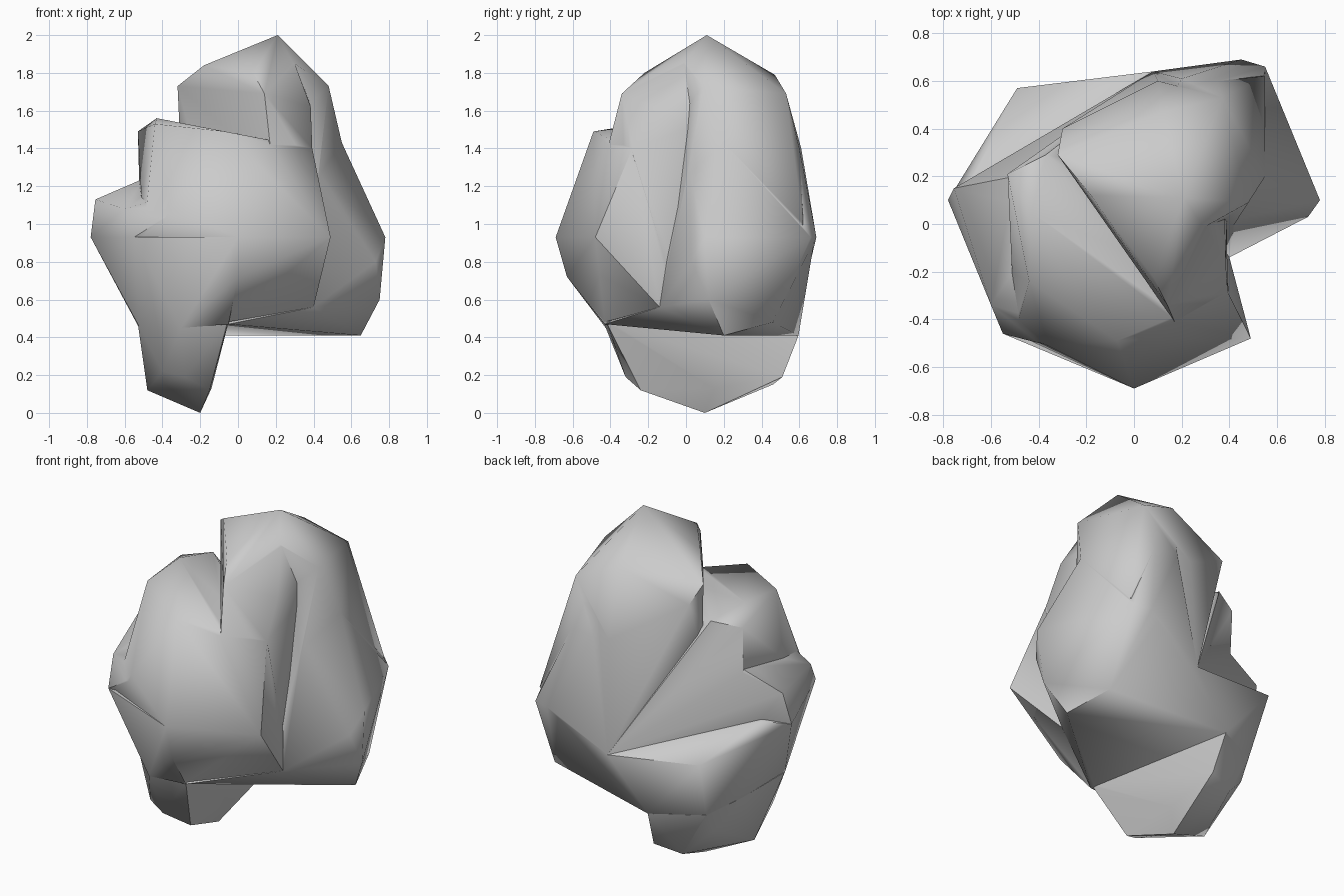
import bpy, bmesh


def lump(name, points):
    """Convex chunk of stone wrapped around a few corner points."""
    bm = bmesh.new()
    for p in points:
        bm.verts.new(p)
    bmesh.ops.convex_hull(bm, input=bm.verts)
    loose = [v for v in bm.verts if not v.link_faces]
    bmesh.ops.delete(bm, geom=loose, context='VERTS')
    bmesh.ops.recalc_face_normals(bm, faces=bm.faces)
    me = bpy.data.meshes.new(name)
    bm.to_mesh(me)
    bm.free()
    ob = bpy.data.objects.new(name, me)
    bpy.context.collection.objects.link(ob)
    return ob


# right-hand mass, lower part
rock = lump("rock", [
    (.55, .2, 1.43), (.2, .61, 1.4), (.35, .6, 1.4), (.3, -.01, 1.4), (.55, .66, .93),
    (.45, .69, .93), (.78, .1, .93), (.75, .12, .6), (.73, .03, .8), (.65, .2, .41),
    (.56, .46, .48), (.4, -.14, .56), (.08, .64, .72)])

# right-hand mass, upper part
upper = lump("upper_right", [
    (.21, .11, 2), (.29, -.01, 1.86), (.48, .09, 1.73), (.37, .53, 1.69), (.12, .47, 1.79),
    (.55, .2, 1.43), (.35, .6, 1.4), (.2, .61, 1.4), (.55, .62, 1.0), (.08, .64, .72),
    (.37, -.08, .8)])

# flat underside
underside = lump("underside", [
    (-.16, .6, .41), (.08, .64, .72), (.44, .68, .92), (.65, .2, .41), (.56, .46, .48),
    (-.05, -.43, .47), (.4, -.14, .56), (0, 0, .75), (.6, .1, .75)])

# summit with the steep step on its left
summit = lump("summit", [
    (.21, .11, 2), (-.18, .12, 1.84), (-.32, .29, 1.73), (.08, -.22, 1.8), (.14, -.34, 1.69),
    (.17, -.41, 1.42), (.4, -.28, 1.4), (.385, -.17, 1.62), (.3, -.01, 1.85),
    (-.3, .27, 1.3), (-.3, .4, 1.64), (.12, .47, 1.79), (.37, .53, 1.69), (.1, .6, 1.4),
    (.08, .64, .72), (.38, -.3, .95), (.37, -.08, .8)])

# front shoulder
shoulder = lump("front_shoulder", [
    (-.53, .21, 1.49), (-.37, .29, 1.52), (-.43, .05, 1.56), (-.44, -.24, 1.53),
    (-.36, -.51, 1.08), (-.07, -.49, 1.49), (.17, -.41, 1.42), (.4, -.29, 1.4),
    (-.5, -.46, .93), (0, -.69, .93), (.49, -.48, .93), (.4, -.14, .56),
    (0, -.63, .72), (-.05, -.43, .48), (-.52, .2, 1.1), (.08, .64, .72)])

# low ledge on the left
ledge = lump("left_ledge", [
    (-.755, .15, 1.13), (-.78, .1, .93), (-.6, -.34, 1.08), (-.55, -.46, .93),
    (-.5, .2, 1.24), (-.4, -.4, 1.14), (-.2, 0, 1.2), (.08, .64, .72),
    (-.36, -.51, 1.05), (-.2, -.3, .7), (-.52, 0, .5), (-.2, .2, .5)])

# waist with the back spur
waist = lump("waist", [
    (-.49, .57, .78), (.08, .64, .72), (-.16, .6, .41), (-.66, .22, .96), (-.78, .1, .93),
    (-.55, -.46, .93), (0, -.69, .93), (0, -.63, .72), (-.05, -.43, .47),
    (-.53, -.2, .46), (-.53, .2, .46), (-.45, .45, .42), (-.3, -.43, .45)])

# foot that the rock stands on
foot = lump("foot", [
    (-.05, -.42, .48), (-.16, .6, .42), (-.53, -.2, .47), (-.53, .2, .47), (-.45, .45, .43),
    (-.3, -.43, .46), (-.48, .03, .12), (-.4, -.27, .22), (-.28, -.32, .19), (-.15, -.24, .12),
    (-.14, .15, .13), (-.2, .1, 0), (-.45, .38, .3), (-.3, .46, .15), (-.14, .51, .19)])

# fuse all chunks into one stone
bpy.context.view_layer.objects.active = rock
rock.select_set(True)
for part in (upper, underside, summit, shoulder, ledge, waist, foot):
    mod = rock.modifiers.new("fuse", 'BOOLEAN')
    mod.operation = 'UNION'
    mod.solver = 'EXACT'
    mod.object = part
    bpy.ops.object.modifier_apply(modifier=mod.name)
    bpy.data.objects.remove(part)

# merge slivers and smooth the gentle creases
bm = bmesh.new()
bm.from_mesh(rock.data)
bmesh.ops.remove_doubles(bm, verts=bm.verts, dist=0.01)
bm.to_mesh(rock.data)
bm.free()
bpy.ops.object.shade_smooth_by_angle(angle=1.0)
